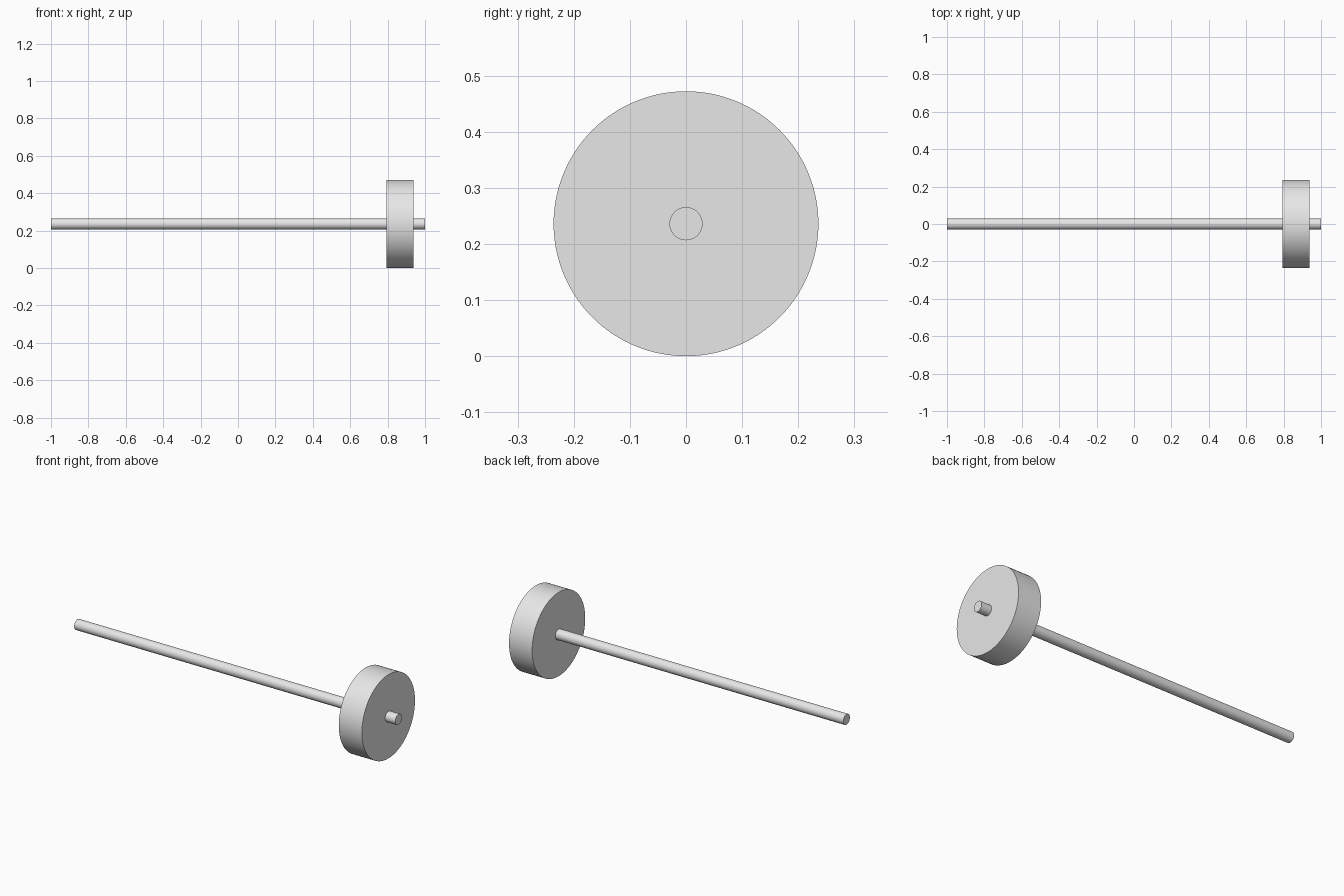
import bpy
import math

default_cube = bpy.data.objects.get("Cube")
if default_cube:
    bpy.data.objects.remove(default_cube, do_unlink=True)

AXIS_HEIGHT = 0.236

grey = bpy.data.materials.new("light_grey")
grey.use_nodes = True
colour = (0.8, 0.8, 0.8, 1.0)
grey.diffuse_color = colour
grey.node_tree.nodes["Principled BSDF"].inputs["Base Color"].default_value = colour


def cylinder_along_x(name, x_start, x_end, radius, sides):
    bpy.ops.mesh.primitive_cylinder_add(
        vertices=sides, radius=radius, depth=x_end - x_start,
        location=((x_start + x_end) / 2, 0, AXIS_HEIGHT),
        rotation=(0, math.pi / 2, 0))
    part = bpy.context.object
    part.name = name
    part.data.materials.append(grey)
    bpy.ops.object.transform_apply(location=False, rotation=True, scale=True)
    bpy.ops.object.shade_smooth_by_angle(angle=math.radians(30))
    return part


# Long thin shaft running the whole length
cylinder_along_x("shaft", -1.0, 1.0, 0.0295, 64)

# Solid disc near the left end of the shaft
cylinder_along_x("disc", 0.793, 0.937, AXIS_HEIGHT, 128)
